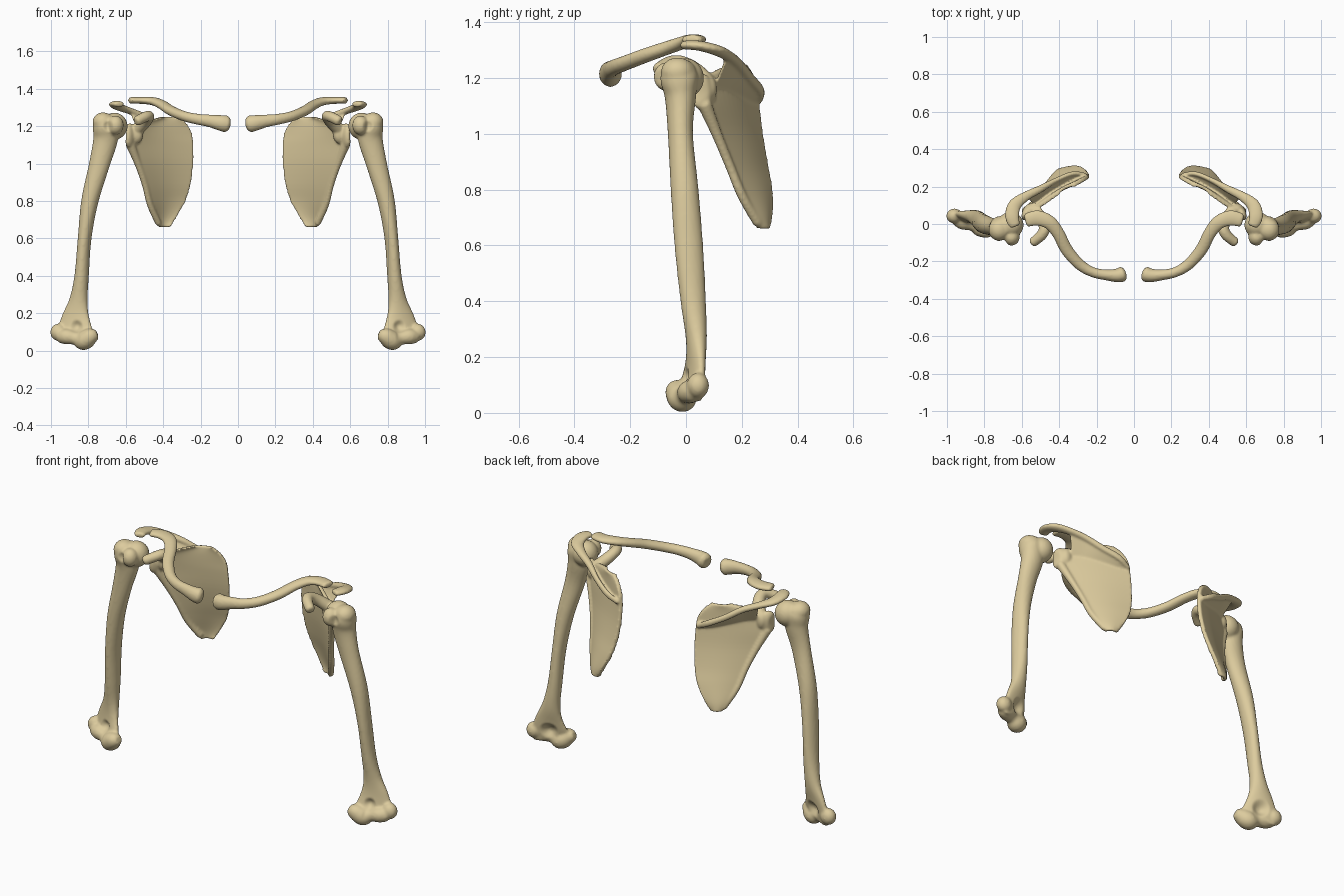
import bpy, bmesh, math
from mathutils import Vector, Matrix


def spline(pts, n=6):
    # Catmull-Rom through tuples of any length
    out = []
    for i in range(len(pts) - 1):
        p0, p1, p2 = pts[max(i - 1, 0)], pts[i], pts[i + 1]
        p3 = pts[min(i + 2, len(pts) - 1)]
        for k in range(n):
            t = k / n
            out.append([0.5 * (2 * b + (c - a) * t + (2 * a - 5 * b + 4 * c - d) * t * t
                               + (3 * b - a - 3 * c + d) * t ** 3)
                        for a, b, c, d in zip(p0, p1, p2, p3)])
    out.append(list(pts[-1]))
    return out


def skin(bm, rings):
    # closed surface through a list of equal-length rings
    rows = [[bm.verts.new(p) for p in r] for r in rings]
    m = len(rows[0])
    for r, s in zip(rows, rows[1:]):
        for j in range(m):
            bm.faces.new((r[j], r[(j + 1) % m], s[(j + 1) % m], s[j]))
    bm.faces.new(rows[0][::-1])
    bm.faces.new(rows[-1])


def tube(bm, pts, hint=(0, 0, 1), hint_end=None, sides=20):
    # pts: x, y, z, half-width, half-thickness (measured along the hint)
    s = spline(pts)
    h0, h1 = Vector(hint), Vector(hint_end or hint)
    c = [Vector(p[:3]) for p in s]
    rings = []
    for i, p in enumerate(s):
        t = (c[min(i + 1, len(c) - 1)] - c[max(i - 1, 0)]).normalized()
        side = t.cross(h0.lerp(h1, i / (len(s) - 1))).normalized()
        up = side.cross(t)

        def ring(o, k):
            return [o + side * (p[3] * k * math.cos(2 * math.pi * j / sides))
                    + up * (p[4] * k * math.sin(2 * math.pi * j / sides)) for j in range(sides)]
        dome = t * min(p[3], p[4]) * 0.4
        if i == 0:
            rings.append(ring(c[i] - dome, 0.65))
        rings.append(ring(c[i], 1))
        if i == len(s) - 1:
            rings.append(ring(c[i] + dome, 0.65))
    skin(bm, rings)


def ball(bm, loc, size, rot_z=0):
    m = (Matrix.Translation(loc) @ Matrix.Rotation(math.radians(rot_z), 4, 'Z')
         @ Matrix.Diagonal((*size, 1)))
    bmesh.ops.create_uvsphere(bm, u_segments=24, v_segments=16, radius=1, matrix=m)


bone = bpy.data.materials.new("bone")
bone.diffuse_color = (0.72, 0.60, 0.34, 1)


def finish(bm, name, voxel, smooth, dents=()):
    # fuse the pieces, smooth them, press in hollows, then mirror to the other side
    bmesh.ops.recalc_face_normals(bm, faces=bm.faces)
    me = bpy.data.meshes.new(name)
    bm.to_mesh(me)
    bm.free()
    tmp = bpy.data.objects.new(name + "_tmp", me)
    bpy.context.collection.objects.link(tmp)
    r = tmp.modifiers.new("fuse", 'REMESH')
    r.mode, r.voxel_size = 'VOXEL', voxel
    s = tmp.modifiers.new("soften", 'SMOOTH')
    s.factor, s.iterations = 0.5, smooth
    dg = bpy.context.evaluated_depsgraph_get()
    right = bpy.data.meshes.new_from_object(tmp.evaluated_get(dg))
    bpy.data.objects.remove(tmp)
    for v in right.vertices:
        for c, rad, push in dents:
            d = (v.co - Vector(c)).length / rad
            if d < 1:
                v.co += Vector(push) * (1 - d * d) ** 2
    right.materials.clear()
    right.materials.append(bone)
    right.polygons.foreach_set("use_smooth", [True] * len(right.polygons))
    left = right.copy()
    left.transform(Matrix.Scale(-1, 4, (1, 0, 0)))
    left.flip_normals()
    for mesh, tag in ((right, "_right"), (left, "_left")):
        bpy.context.collection.objects.link(bpy.data.objects.new(name + tag, mesh))


# Humerus: shaft, head with tubercles, elbow joint
bm = bmesh.new()
tube(bm, [(.712, -.025, 1.245, .048, .055), (.712, -.025, 1.20, .064, .068),
          (.708, -.02, 1.13, .066, .056), (.74, -.02, 1.0, .056, .045),
          (.792, -.005, .8, .046, .050), (.82, .01, .6, .036, .052),
          (.836, .026, .4, .038, .046), (.853, .037, .27, .050, .037),
          (.868, .034, .18, .078, .029), (.873, .022, .10, .105, .026),
          (.87, .012, .07, .095, .024)], (0, 1, 0), (-.39, .92, 0), 28)
ball(bm, (.66, -.005, 1.20), (.070, .070, .072))
ball(bm, (.722, -.03, 1.222), (.056, .06, .052))
ball(bm, (.655, -.07, 1.205), (.044, .046, .052))
tube(bm, [(.765, -.035, .085, .034, .034), (.79, -.03, .075, .046, .046),
          (.828, -.012, .054, .052, .052), (.868, .0, .066, .036, .036),
          (.915, .012, .075, .042, .042), (.95, .03, .075, .036, .036)])
ball(bm, (.96, .043, .098), (.044, .040, .046))
finish(bm, "humerus", .0075, 6,
       [((.862, .045, .12), .055, (.008, -.028, 0)),
        ((.865, -.012, .13), .04, (-.005, .02, 0)),
        ((.69, -.09, 1.20), .035, (0, .015, 0))])

# Clavicle: S-curved bar, stout inner end and flat outer end
bm = bmesh.new()
tube(bm, [(.062, -.268, 1.212, .042, .046), (.09, -.275, 1.217, .037, .043),
          (.15, -.272, 1.228, .029, .034), (.22, -.258, 1.238, .027, .029),
          (.29, -.217, 1.254, .030, .027), (.358, -.14, 1.283, .033, .026),
          (.405, -.05, 1.314, .034, .024), (.452, .008, 1.333, .038, .022),
          (.515, .032, 1.338, .042, .019), (.575, .020, 1.338, .038, .018)])
finish(bm, "clavicle", .007, 5)

# Scapula blade: rows from outer border to inner border
bm = bmesh.new()
rows = [(.66, .42, .262, .365, .29), (.71, .452, .232, .335, .302), (.80, .475, .19, .285, .302),
        (.89, .50, .15, .257, .286), (1.0, .535, .105, .243, .268), (1.1, .575, .068, .243, .256),
        (1.16, .575, .058, .250, .250), (1.21, .53, .08, .275, .235), (1.25, .41, .155, .315, .21)]
back = Vector((.52, .85, 0))
K = 14
rings = []
for z, lx, ly, mx, my in spline(rows, 4):
    a, b = Vector((lx, ly, z)), Vector((mx, my, z))
    mid = [a.lerp(b, k / K) + back * .016 * math.sin(math.pi * k / K) for k in range(K + 1)]
    th = [.012 - .003 * math.sin(math.pi * k / K) for k in range(K + 1)]
    rings.append([p - back * t for p, t in zip(mid, th)]
                 + [p + back * t for p, t in zip(mid, th)][::-1])
skin(bm, rings)
# thick outer border and socket
tube(bm, [(.578, .065, 1.11, .026, .026), (.535, .11, 1.0, .019, .019), (.498, .155, .89, .017, .017),
          (.47, .20, .78, .017, .017), (.425, .257, .68, .017, .017)], (0, 1, 0))
ball(bm, (.578, .058, 1.15), (.026, .046, .066), 32)
ball(bm, (.545, .075, 1.16), (.04, .034, .055), 32)
# spine ridge ending in the flat acromion
ridge = [(.262, .262, 1.12, .012, .014), (.33, .268, 1.155, .013, .018),
         (.42, .232, 1.20, .014, .018), (.50, .188, 1.25, .020, .018),
         (.58, .147, 1.282, .026, .018), (.638, .10, 1.303, .036, .019),
         (.652, .04, 1.317, .038, .018), (.636, -.008, 1.318, .030, .016)]
tube(bm, ridge)
foot = [(.262, .25, 1.11), (.33, .22, 1.12), (.42, .165, 1.14), (.485, .125, 1.155), (.53, .10, 1.165)]
w = Vector((0, 0, .011))
skin(bm, [[Vector(r[:3]) + w, Vector(r[:3]) - w, Vector(f) - w, Vector(f) + w]
          for r, f in zip(spline(ridge[:5]), spline(foot))])
# coracoid hook
tube(bm, [(.54, .075, 1.18, .036, .034), (.495, .03, 1.225, .034, .032), (.478, -.02, 1.252, .031, .029),
          (.495, -.06, 1.25, .029, .028), (.54, -.098, 1.228, .026, .027)], (.3, .1, 1))
finish(bm, "scapula", .0065, 5, [((.62, .045, 1.15), .06, (-.012, .006, 0))])
